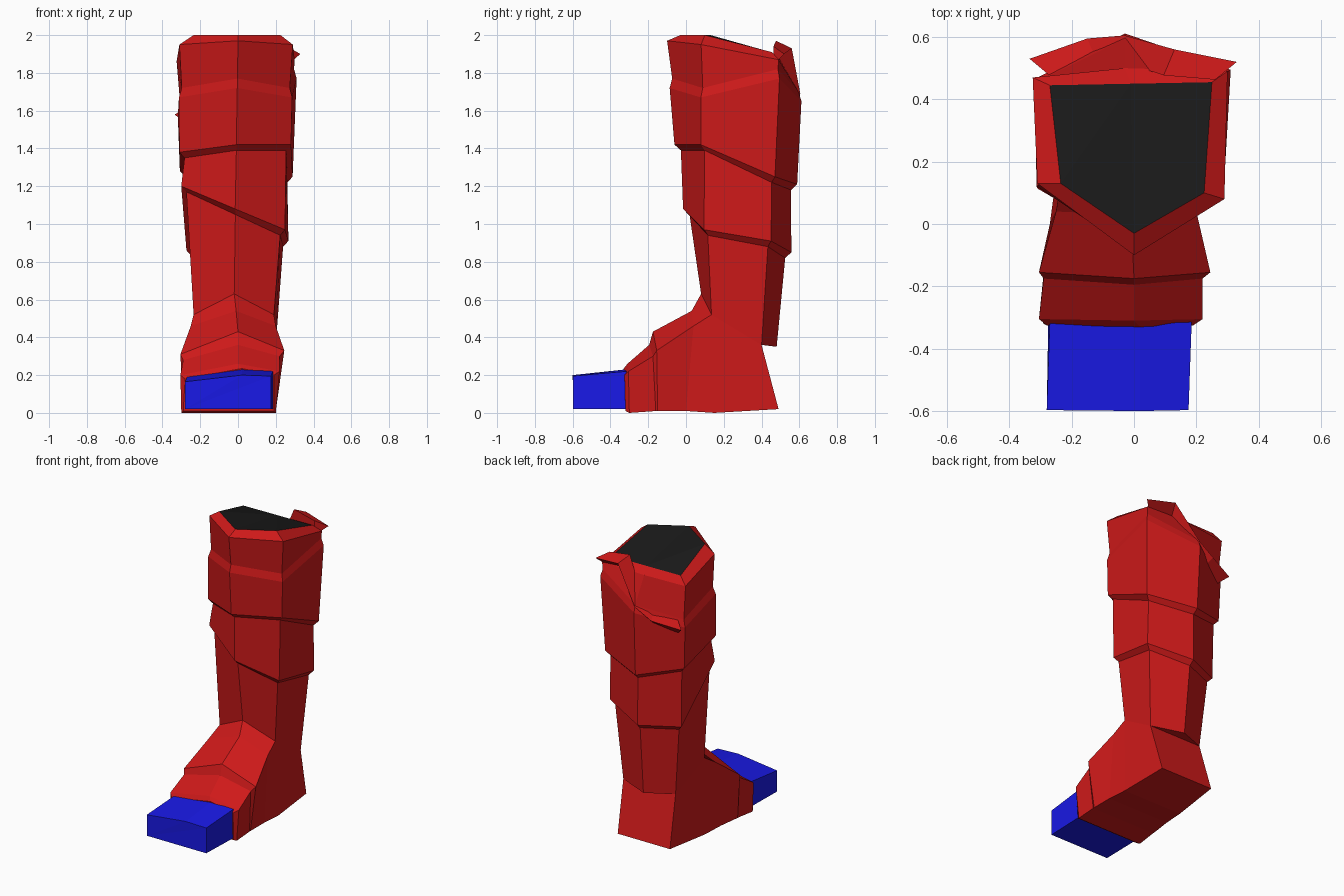
import bpy, bmesh
from mathutils import Vector

if "Cube" in bpy.data.objects:
    bpy.data.objects.remove(bpy.data.objects["Cube"])


def material(name, rgb):
    m = bpy.data.materials.new(name)
    m.diffuse_color = (*rgb, 1)
    m.use_nodes = True
    m.node_tree.nodes["Principled BSDF"].inputs["Base Color"].default_value = m.diffuse_color
    return m


RED = material("red_leather", (0.62, 0.01, 0.01))
BLUE = material("blue_cap", (0.01, 0.01, 0.8))
BLACK = material("black_lining", (0.01, 0.01, 0.01))


def loft(name, rings, mat, caps=(), skip=()):
    """Skin closed rings; caps are ring indices to fill, skip is (ring, side) gaps."""
    bm = bmesh.new()
    vs = [[bm.verts.new(p) for p in r] for r in rings]
    n = len(rings[0])
    for i in range(len(rings) - 1):
        for j in range(n):
            if (i, j) not in skip:
                k = (j + 1) % n
                bm.faces.new((vs[i][j], vs[i][k], vs[i + 1][k], vs[i + 1][j]))
    for c in caps:
        bm.faces.new(vs[c])
    bmesh.ops.triangulate(bm, faces=[f for f in bm.faces if len(f.verts) > 4])
    bmesh.ops.recalc_face_normals(bm, faces=bm.faces)
    me = bpy.data.meshes.new(name)
    bm.to_mesh(me)
    bm.free()
    me.materials.append(mat)
    ob = bpy.data.objects.new(name, me)
    bpy.context.collection.objects.link(ob)
    return ob


# Shaft: six long edges (front, front right, back right, back, back left, front left)
top = [(0, -.10, 1.97), (.29, .08, 1.95), (.30, .49, 1.87),
       (-.03, .61, 1.87), (-.325, .47, 1.86), (-.31, .13, 1.95)]
ankle = [(-.02, .08, .63), (.19, .135, .52), (.20, .40, .36),
         (-.01, .48, .35), (-.20, .40, .36), (-.235, .135, .52)]
AXIS = Vector((0, .3, 0))


def shaft_ring(heights, flare):
    ring = []
    for a, b, z in zip(top, ankle, heights):
        p = Vector(a).lerp(Vector(b), (a[2] - z) / (a[2] - b[2]))
        out = p - AXIS
        out.z = 0
        ring.append(p + out.normalized() * flare)
    return ring


def drop(heights, d):
    return [z - d for z in heights]


fold_a = (1.77, 1.72, 1.82, 1.70, 1.62, 1.72)
fold_b = (1.42, 1.42, 1.25, 1.21, 1.28, 1.38)
fold_c = (1.08, .97, .91, .85, .86, 1.20)
inner = [(0, -.03, 2), (.225, .10, 2), (.25, .455, 1.91),
         (-.01, .45, 1.91), (-.27, .445, 1.91), (-.235, .13, 2)]
rim = top[:3] + [(-.03, .50, 1.87)] + top[4:]

shaft = [inner, rim, shaft_ring(fold_a, 0), shaft_ring(drop(fold_a, .05), .02)]
for fold in (fold_b, fold_c):
    shaft += [shaft_ring(fold, .035), shaft_ring(drop(fold, .03), .005)]
shaft.append(ankle)
loft("boot_shaft", shaft, RED)

# Lining that closes the opening
loft("boot_lining", [inner], BLACK, caps=(0,))

# Fold of cloth running diagonally over the back
ridge = [(.33, .52, 1.90), (.13, .56, 1.93), (-.03, .605, 1.69),
         (-.15, .595, 1.62), (-.335, .53, 1.58)]
bands = []
for p in map(Vector, ridge):
    inward = (Vector((0, .25, p.z)) - p).normalized() * .09
    bands.append([p + inward + Vector((0, 0, .04)), p, p + inward - Vector((0, 0, .06))])
loft("back_fold", bands, RED, caps=(0, -1))


# Foot: five-sided sections from heel to toe
def foot_section(bx0, bx1, by, bz, x0, x1, ys, z0, z1, xm, ym, zm):
    return [(bx0, by, bz), (x0, ys, z0), (xm, ym, zm), (x1, ys, z1), (bx1, by, bz)]


foot = [
    foot_section(-.22, .18, .49, .02, -.20, .20, .40, .36, .36, -.01, .48, .35),
    foot_section(-.25, .20, .15, .00, -.235, .19, .135, .52, .52, -.02, .08, .63),
    foot_section(-.27, .20, .00, .01, -.25, .20, .04, .46, .46, -.01, .03, .54),
    foot_section(-.29, .20, -.15, .01, -.305, .245, -.155, .31, .33, 0, -.175, .43),
    foot_section(-.29, .20, -.16, .01, -.29, .22, -.175, .28, .30, 0, -.195, .36),
    foot_section(-.30, .20, -.30, .00, -.305, .22, -.305, .20, .22, 0, -.31, .26),
    foot_section(-.29, .19, -.32, .01, -.28, .19, -.325, .18, .20, .02, -.33, .235),
]
loft("boot_foot", foot, RED, caps=(0, -1), skip=((0, 1), (0, 2)))

# Toe cap
toe = [
    foot_section(-.275, .185, -.31, .02, -.27, .185, -.315, .19, .22, .02, -.32, .23),
    foot_section(-.28, .175, -.597, .02, -.28, .175, -.597, .165, .195, .02, -.60, .20),
]
loft("toe_cap", toe, BLUE, caps=(0, -1))
